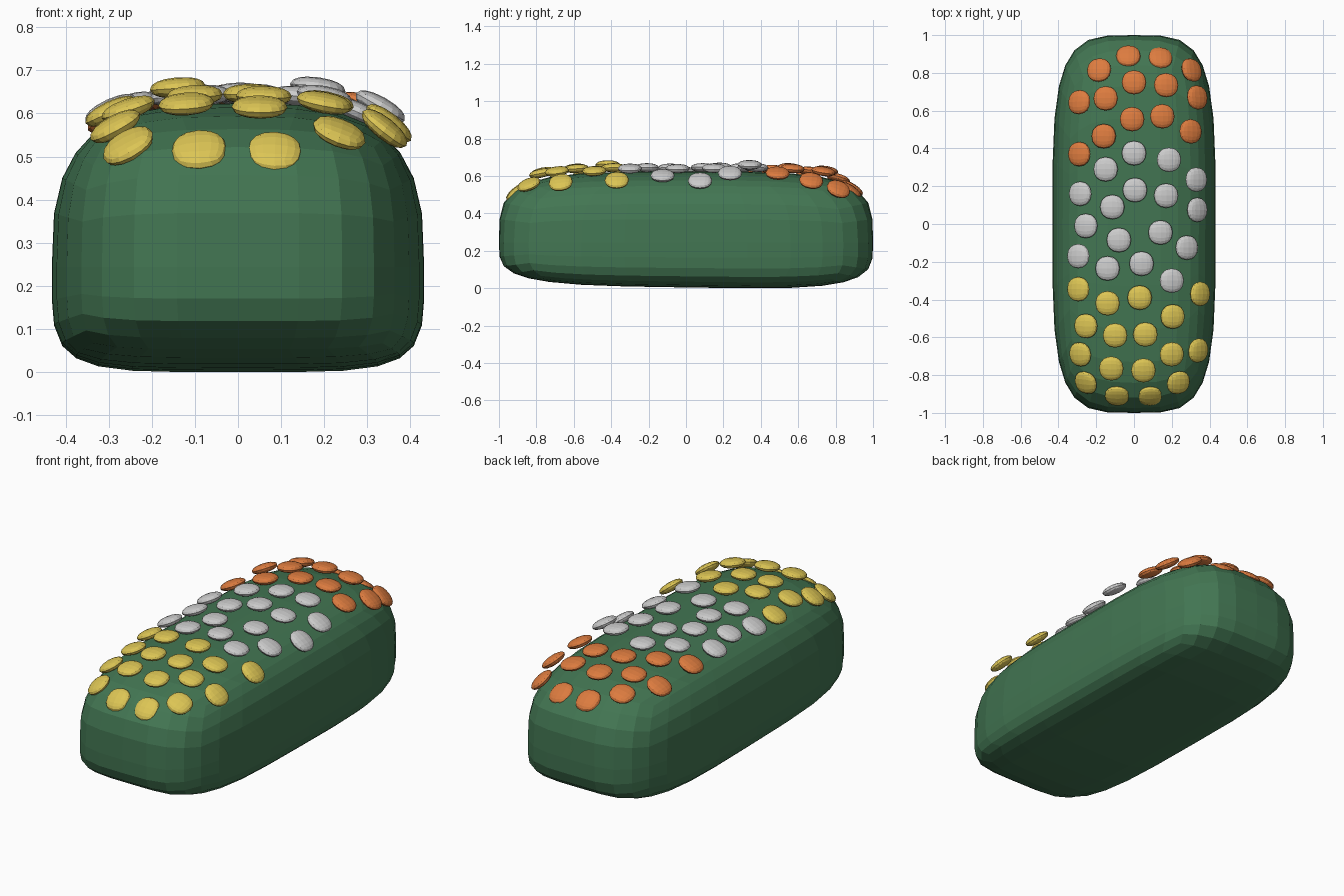
import bpy, bmesh
from mathutils import Vector

if "Cube" in bpy.data.objects:
    bpy.data.objects.remove(bpy.data.objects["Cube"])

HALF_X, HALF_Y, TOP_Z, MID_Z = 0.432, 1.0, 0.38, 0.252


def material(name, rgb):
    mat = bpy.data.materials.new(name)
    mat.diffuse_color = (*rgb, 1)
    mat.use_nodes = True
    mat.node_tree.nodes["Principled BSDF"].inputs["Base Color"].default_value = mat.diffuse_color
    return mat


def rounded_cube(name, cuts, shape, mat=None):
    """Gridded cube whose points are moved by shape()."""
    bm = bmesh.new()
    bmesh.ops.create_cube(bm, size=2)
    bmesh.ops.subdivide_edges(bm, edges=bm.edges[:], cuts=cuts, use_grid_fill=True)
    for v in bm.verts:
        v.co = shape(v.co)
    mesh = bpy.data.meshes.new(name)
    bm.to_mesh(mesh)
    bm.free()
    if mat:
        mesh.materials.append(mat)
    return mesh


def add(name, mesh):
    ob = bpy.data.objects.new(name, mesh)
    bpy.context.collection.objects.link(ob)
    return ob


def body_norm(c):
    """Soft arched top, tighter lower corners, rounded ends."""
    p = 3 if c.z > 0 else 5
    return ((abs(c.x) ** p + abs(c.z) ** p) ** (4 / p) + abs(c.y) ** 4) ** 0.25


def body_shape(co):
    # grid lines gathered towards the edges
    c = Vector([(1 if t > 0 else -1) * abs(t) ** 0.8 for t in co])
    c /= body_norm(c)
    depth = TOP_Z if c.z > 0 else 0.24 + 0.015 * c.y   # underside tilts slightly
    return Vector((c.x * HALF_X, c.y * HALF_Y, c.z * depth))


def pebble_shape(co):
    r = sum(abs(t) ** 2.1 for t in co) ** (1 / 2.1)
    return Vector((co.x * 0.065, co.y * 0.065, co.z * 0.024)) / r


def body_normal(x, y, z):
    u = Vector((x / HALF_X, y / HALF_Y, (z - MID_Z) / TOP_Z))
    e = 0.001
    steps = (Vector((e, 0, 0)), Vector((0, e, 0)), Vector((0, 0, e)))
    g = [body_norm(u + s) - body_norm(u - s) for s in steps]
    return Vector((g[0] / HALF_X, g[1] / HALF_Y, g[2] / TOP_Z)).normalized()


# Body, resting on the ground
body_mesh = rounded_cube("body", 7, body_shape, material("green", (0.055, 0.18, 0.085)))
body = add("body", body_mesh)
low = min(v.co.z for v in body_mesh.vertices)
for v in body_mesh.vertices:
    v.co.z -= low

# Pebble centres (x, y, z) in three colour bands
yellow = [(-.255, -.84, .525), (-.09, -.91, .515), (.085, -.91, .51), (.235, -.84, .555),
          (-.285, -.69, .57), (-.12, -.765, .622), (.05, -.775, .615), (.2, -.69, .625),
          (.34, -.67, .565), (-.255, -.54, .61), (-.1, -.59, .642), (.06, -.585, .64),
          (.205, -.49, .627), (.35, -.37, .577), (-.295, -.345, .605), (-.14, -.42, .66),
          (.03, -.39, .645)]
grey = [(.2, -.3, .64), (-.295, -.17, .61), (-.14, -.235, .64), (.04, -.21, .645),
        (.28, -.125, .602), (-.08, -.085, .643), (.14, -.045, .64), (-.255, -.01, .62),
        (.335, .075, .575), (-.115, .09, .645), (.005, .18, .648), (.17, .15, .642),
        (-.285, .16, .61), (.33, .235, .615), (-.15, .29, .643), (0, .375, .645),
        (.185, .34, .66)]
orange = [(-.29, .37, .605), (-.16, .465, .635), (-.01, .555, .645), (.15, .57, .64),
          (.3, .49, .615), (-.29, .645, .59), (-.15, .665, .625), (0, .75, .63),
          (.17, .735, .625), (.335, .67, .575), (-.185, .815, .585), (-.03, .89, .535),
          (.14, .88, .525), (.305, .815, .53)]

# Pebbles lying along the body's curved top
for label, rgb, spots in (("yellow", (0.72, 0.56, 0.09), yellow),
                          ("grey", None, grey),
                          ("orange", (0.72, 0.2, 0.05), orange)):
    mesh = rounded_cube(label + "_pebble", 3, pebble_shape, rgb and material(label, rgb))
    for i, spot in enumerate(spots, 1):
        ob = add(f"{label}_pebble_{i}", mesh)
        ob.location = spot
        tilt = Vector((0, 0, 1)).rotation_difference(body_normal(*spot))
        ob.rotation_euler = tilt.to_euler()
